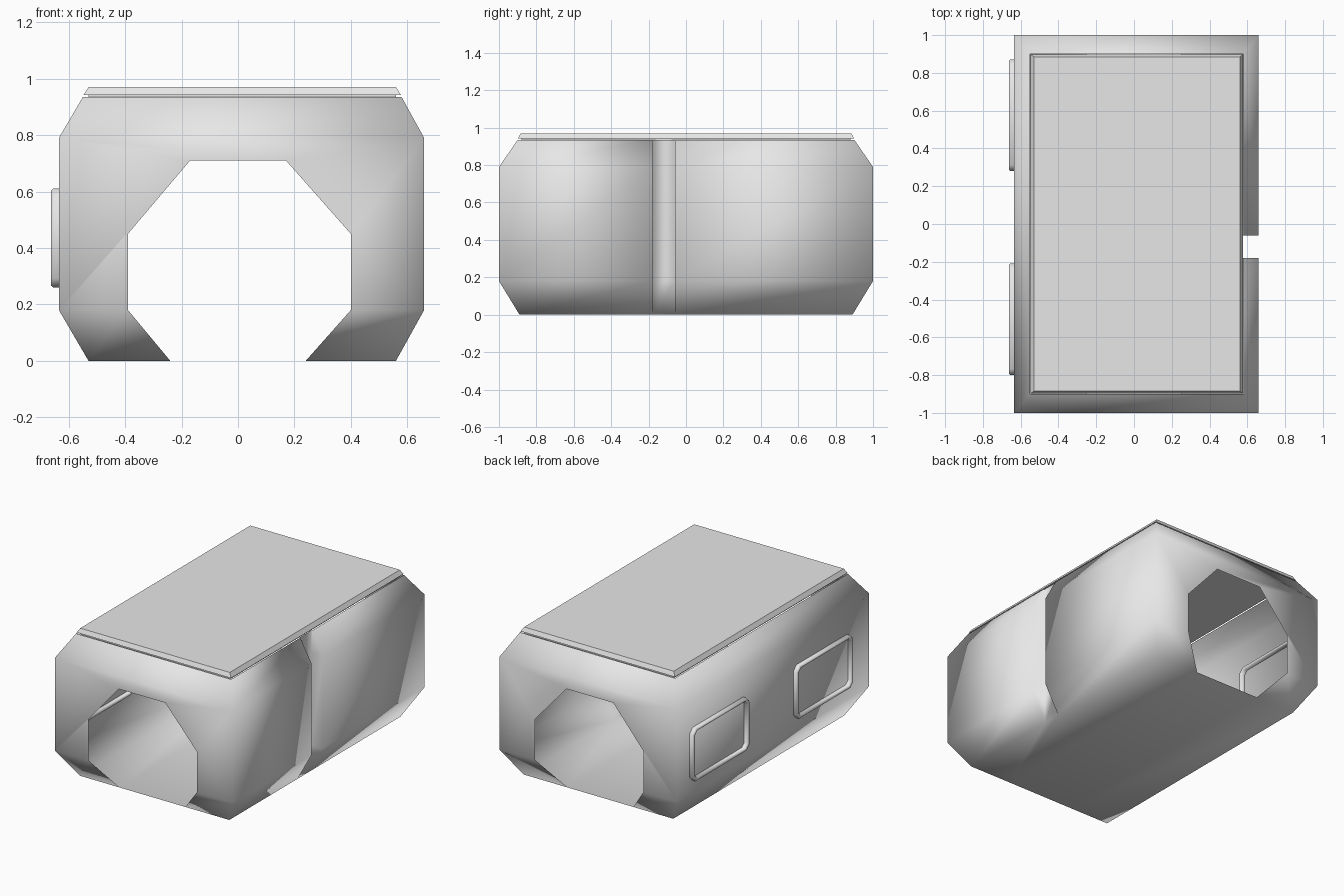
import bpy, bmesh

if "Cube" in bpy.data.objects:
    bpy.data.objects.remove(bpy.data.objects["Cube"])

grey = bpy.data.materials.new("plain grey")
grey.diffuse_color = (0.8, 0.8, 0.8, 1)
grey.use_nodes = True
grey.node_tree.nodes["Principled BSDF"].inputs["Base Color"].default_value = grey.diffuse_color


def finish(name, bm, smooth_angle=None):
    bmesh.ops.remove_doubles(bm, verts=bm.verts[:], dist=0.0005)
    bmesh.ops.dissolve_degenerate(bm, edges=bm.edges[:], dist=0.0005)
    bmesh.ops.recalc_face_normals(bm, faces=bm.faces[:])
    me = bpy.data.meshes.new(name)
    bm.to_mesh(me)
    bm.free()
    me.materials.append(grey)
    ob = bpy.data.objects.new(name, me)
    bpy.context.collection.objects.link(ob)
    bpy.ops.object.select_all(action='DESELECT')
    ob.select_set(True)
    bpy.context.view_layer.objects.active = ob
    if smooth_angle is None:
        bpy.ops.object.shade_smooth()
    else:
        bpy.ops.object.shade_smooth_by_angle(angle=smooth_angle)
    return ob


def face(bm, pts):
    bm.faces.new([bm.verts.new(p) for p in pts])


# hollow body shell: levels are (left x, right x, half length, z)
levels = [(-.53, .56, .89, 0), (-.635, .66, 1, .18),
          (-.635, .66, 1, .79), (-.55, .58, .90, .935)]
n0, n1, depth = -.18, -.06, .575          # side channel

bm = bmesh.new()


def side_path(lv):
    l, r, h, z = lv
    i = min(r, depth)
    return [(r, -h, z), (r, n0, z), (i, n0, z), (i, n1, z), (r, n1, z), (r, h, z)]


for a, b in zip(levels, levels[1:]):
    # right wall with channel
    pa, pb = side_path(a), side_path(b)
    for k in range(5):
        quad = [pa[k], pa[k + 1], pb[k + 1], pb[k]]
        uniq = [p for j, p in enumerate(quad) if p not in quad[:j]]
        if len(uniq) > 2:
            face(bm, uniq)
    # left wall
    face(bm, [(a[0], a[2], a[3]), (a[0], -a[2], a[3]),
              (b[0], -b[2], b[3]), (b[0], b[2], b[3])])

# end walls around the tunnel opening
hole = [(-.24, 0), (-.39, .18), (-.39, .45), (-.17, .71),
        (.17, .71), (.40, .45), (.40, .18), (.24, 0)]
rim = [(-.53, 0), (-.635, .18), (-.635, .18), (-.635, .79),
       (.66, .79), (.66, .18), (.66, .18), (.56, 0)]
for s in (-1, 1):
    def on_end(p):
        return (p[0], s * (.89 if p[1] == 0 else 1), p[1])
    for k in range(7):
        quad = [rim[k], rim[k + 1], hole[k + 1], hole[k]]
        uniq = [p for j, p in enumerate(quad) if p not in quad[:j]]
        face(bm, [on_end(p) for p in uniq])
    a, b = levels[2], levels[3]
    face(bm, [(a[0], s * a[2], a[3]), (a[1], s * a[2], a[3]),
              (b[1], s * b[2], b[3]), (b[0], s * b[2], b[3])])

# floor
face(bm, [(-.53, -.89, 0), (-.24, -.89, 0), (.24, -.89, 0), (.56, -.89, 0),
          (.56, n0, 0), (.56, n1, 0), (.56, .89, 0), (.24, .89, 0),
          (-.24, .89, 0), (-.53, .89, 0)])
finish("body_shell", bm)

# roof slab with a narrow groove under its lip
bm = bmesh.new()
rings = []
for l, r, h, z in [(-.53, .56, .88, .925), (-.53, .56, .88, .942),
                   (-.548, .578, .898, .942), (-.53, .56, .885, .97)]:
    rings.append([bm.verts.new(p) for p in
                  [(l, -h, z), (r, -h, z), (r, h, z), (l, h, z)]])
for a, b in zip(rings, rings[1:]):
    for k in range(4):
        bm.faces.new([a[k], a[(k + 1) % 4], b[(k + 1) % 4], b[k]])
bm.faces.new(rings[0])
bm.faces.new(rings[-1])
finish("roof", bm, 0.6)


# window frames on the left wall, showing inside and out
def chamfered_rect(y0, y1, z0, z1, c):
    return [(y0 + c, z0), (y1 - c, z0), (y1, z0 + c), (y1, z1 - c),
            (y1 - c, z1), (y0 + c, z1), (y0, z1 - c), (y0, z0 + c)]


for name, y0, y1 in (("front_window_frame", -.80, -.21),
                     ("rear_window_frame", .28, .87)):
    bm = bmesh.new()
    loops = []
    # cross-section: (inset, x) with softened outer corners
    for d, x in [(0, -.615), (0, -.655), (.007, -.663), (.015, -.663),
                 (.022, -.655), (.022, -.615), (.015, -.607), (.007, -.607)]:
        pts = chamfered_rect(y0 + d, y1 - d, .26 + d, .61 - d, .032 - d * .4)
        loops.append([bm.verts.new((x, y, z)) for y, z in pts])
    for i in range(8):
        a, b = loops[i], loops[(i + 1) % 8]
        for k in range(8):
            bm.faces.new([a[k], a[(k + 1) % 8], b[(k + 1) % 8], b[k]])
    finish(name, bm, 0.9)
